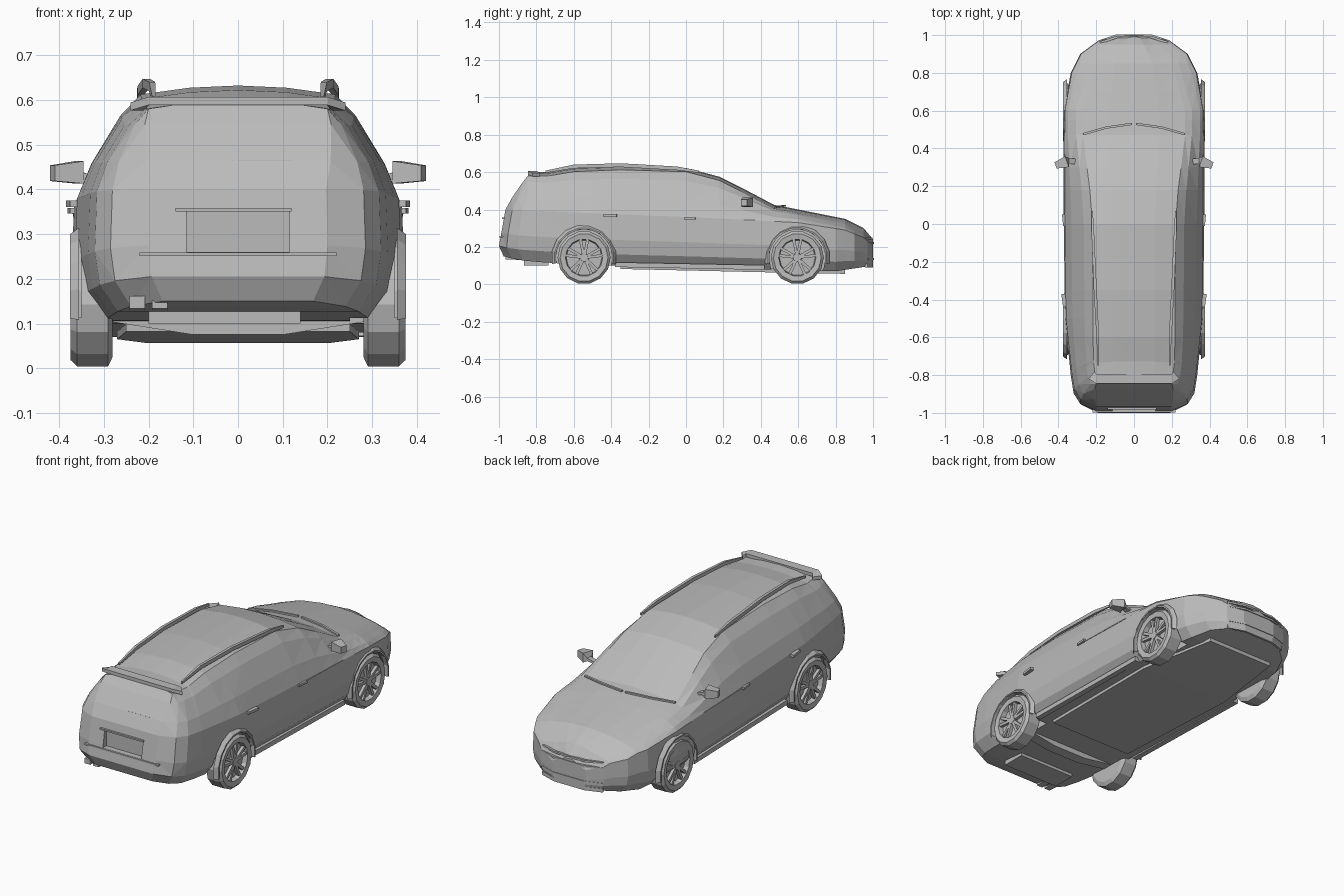
import bpy, bmesh
from math import pi, sin, cos
from mathutils import Vector, Matrix

if "Cube" in bpy.data.objects:
    bpy.data.objects.remove(bpy.data.objects["Cube"])

GREY = (0.5, 0.5, 0.5, 1)
paint = bpy.data.materials.new("plain_grey")
paint.use_nodes = True
paint.diffuse_color = GREY
paint.node_tree.nodes["Principled BSDF"].inputs["Base Color"].default_value = GREY


def finish(name, bm):
    bmesh.ops.recalc_face_normals(bm, faces=bm.faces)
    mesh = bpy.data.meshes.new(name)
    bm.to_mesh(mesh)
    bm.free()
    mesh.materials.append(paint)
    obj = bpy.data.objects.new(name, mesh)
    bpy.context.collection.objects.link(obj)
    return obj


def curve(points, t):
    """Piecewise linear lookup."""
    for (a, u), (b, v) in zip(points, points[1:]):
        if t <= b:
            return u + (v - u) * max(0, t - a) / (b - a)
    return points[-1][1]


def sweep(name, points, sizes):
    """Box section swept along a path; sizes holds (width, height) pairs."""
    bm = bmesh.new()
    pts = [Vector(p) for p in points]
    if len(sizes) == 1:
        sizes = sizes * len(pts)
    rings = []
    for i, p in enumerate(pts):
        d = pts[min(i + 1, len(pts) - 1)] - pts[max(i - 1, 0)]
        side = d.cross(Vector((0, 0, 1))).normalized() * sizes[i][0] / 2
        up = Vector((0, 0, sizes[i][1] / 2))
        rings.append([bm.verts.new(p + side * a + up * b)
                      for a, b in ((-1, -1), (1, -1), (1, 1), (-1, 1))])
    for r, q in zip(rings, rings[1:]):
        for k in range(4):
            bm.faces.new((r[k], r[k - 1], q[k - 1], q[k]))
    bm.faces.new(rings[0])
    bm.faces.new(rings[-1])
    return finish(name, bm)


def lathe(name, profile, side, y, z, steps, start=0, angle=2 * pi):
    """Spin an (x, radius) profile about the axle line."""
    bm = bmesh.new()
    vs = [bm.verts.new((x, r * cos(start), r * sin(start))) for x, r in profile]
    es = [bm.edges.new(e) for e in zip(vs, vs[1:])]
    bmesh.ops.spin(bm, geom=vs + es, cent=(0, 0, 0), axis=(1, 0, 0),
                   angle=angle, steps=steps)
    bmesh.ops.remove_doubles(bm, verts=bm.verts, dist=0.0005)
    for v in bm.verts:
        v.co = (v.co.x * side, v.co.y + y, v.co.z + z)
    return finish(name, bm)


def cut(target, cutter):
    mod = target.modifiers.new("cut", "BOOLEAN")
    mod.operation, mod.object, mod.solver = "DIFFERENCE", cutter, "EXACT"
    bpy.context.view_layer.objects.active = target
    bpy.ops.object.modifier_apply(modifier=mod.name)
    bpy.data.objects.remove(cutter)


# Body outline curves along the length
TOP = [(-1, .6), (-.82, .6), (-.6, .622), (-.35, .632), (0, .622), (.18, .575),
       (.3, .515), (.47, .425), (.55, .41), (.85, .35), (.95, .3), (1, .24)]
BOTTOM = [(-1, .15), (-.93, .13), (-.7, .11), (-.4, .1), (.45, .08), (.8, .07), (1, .1)]
WIDTH = [(-1, .2), (-.96, .285), (-.9, .32), (-.8, .335), (-.5, .365), (0, .372),
         (.6, .372), (.8, .335), (.9, .285), (.97, .19), (1, .1)]
BELT = [(-1, .4), (-.5, .38), (0, .36), (.6, .33), (.85, .29), (.95, .25), (1, .2)]
ROOF = [(-1, .2), (-.8, .215), (0, .22), (.2, .235), (.45, .27), (.6, .27), (.85, .2), (1, .05)]
TAIL = [(.12, .04), (.2, 0), (.25, 0), (.28, .015), (.4, .035), (.5, .09), (.6, .17)]


def section(y):
    """Half section from the floor centre up to the roof centre."""
    w, zb, zt = curve(WIDTH, y), curve(BOTTOM, y), curve(TOP, y)
    belt, rw = curve(BELT, y), curve(ROOF, y)
    h, edge = belt - zb, zt - .02
    pts = [(0, zb), (.84 * w, zb), (.965 * w, zb + .22 * h), (w, zb + .5 * h), (.985 * w, belt)]
    for t in (.35, .8):
        pts.append((.985 * w + (rw - .985 * w) * t + .045 * w, belt + (edge - belt) * t))
    pts += [(rw, edge), (.5 * rw, zt - .005), (0, zt)]
    lean = max(0, min(1, (-.6 - y) / .4))
    return [Vector((x, y + lean * curve(TAIL, z), z)) for x, z in pts]


def build_body():
    bm = bmesh.new()
    stations = sorted({p[0] for p in TOP + WIDTH} | {-.2, .7})
    rings = []
    for y in stations:
        half = section(y)
        right = [bm.verts.new(p) for p in half]
        left = [bm.verts.new((-p.x, p.y, p.z)) for p in half[1:-1]]
        rings.append(right + left[::-1])
    n = len(rings[0])
    for a, b in zip(rings, rings[1:]):
        for k in range(n):
            bm.faces.new((a[k - 1], a[k], b[k], b[k - 1]))
    # Tail and nose panels, bridged level by level
    for ring in (rings[0], rings[-1]):
        for k in range(n // 2):
            quad = [ring[k], ring[k + 1], ring[-k - 1], ring[-k]]
            bm.faces.new(list(dict.fromkeys(quad)))
    bmesh.ops.triangulate(bm, faces=bm.faces)
    return finish("body", bm)


body = build_body()

# Wheels, arches and spokes
AXLE_Z = .143
SIDES = ((1, "left"), (-1, "right"))
for y, end in ((.595, "front"), (-.545, "rear")):
    for s, hand in SIDES:
        tag = f"{end}_{hand}"
        cut(body, lathe("arch_cutter", [(.25, 0), (.25, .152), (.5, .152), (.5, 0)],
                        s, y, AXLE_Z, 16))
        lathe(f"{tag}_arch_trim", [(.35, .152), (.375, .152), (.375, .16), (.355, .175)],
              s, y, AXLE_Z, 9, -.2, pi + .4)
        lathe(f"{tag}_tyre", [(.28, 0), (.28, .12), (.29, .142), (.36, .142), (.374, .128),
                              (.37, .1), (.345, .095), (.345, 0)], s, y, AXLE_Z, 14)
        bm = bmesh.new()
        for i in range(10):
            a = 2 * pi * (i // 2) / 5 + (.2 if i % 2 else -.2)
            m = (Matrix.Translation((s * .357, y, AXLE_Z)) @ Matrix.Rotation(a, 4, "X")
                 @ Matrix.Translation((0, 0, .057)) @ Matrix.Diagonal((.016, .015, .085, 1)))
            bmesh.ops.create_cube(bm, size=1, matrix=m)
        finish(f"{tag}_spokes", bm)
        lathe(f"{tag}_hub", [(.345, .026), (.367, .022), (.367, 0)], s, y, AXLE_Z, 10)
    sweep(f"{end}_axle", [(-.29, y, .13), (-.1, y, .1), (.1, y, .1), (.29, y, .13)], [(.06, .05)])

# Number plate recess in the tailgate
cut(body, sweep("recess_cutter", [(-.115, -1.02, .305), (.115, -1.02, .305)], [(.12, .09)]))
sweep("tailgate_handle", [(-.14, -.968, .354), (.12, -.968, .354)], [(.03, .008)])
sweep("bumper_ledge", [(-.22, -.985, .255), (.22, -.985, .255)], [(.025, .008)])
sweep("rear_spoiler", [(-.225, -.8, .585), (-.2, -.82, .597), (.2, -.82, .597), (.225, -.8, .585)],
      [(.05, .018)])
sweep("rear_wiper", [(-.13, -.925, .452), (0, -.922, .462), (.12, -.922, .462)], [(.015, .006)])

# Parts found on both sides
for s, hand in SIDES:
    sweep(f"{hand}_roof_rail",
          [(s * .222, .07, .602), (s * .218, -.05, .62), (s * .205, -.35, .637),
           (s * .192, -.6, .63), (s * .188, -.75, .602)],
          [(.008, .012), (.014, .02), (.016, .02), (.014, .02), (.008, .012)])
    sweep(f"{hand}_mirror",
          [(s * .31, .33, .42), (s * .345, .335, .43), (s * .355, .33, .438), (s * .415, .31, .436)],
          [(.03, .012), (.03, .015), (.06, .05), (.035, .035)])
    sweep(f"{hand}_front_handle", [(s * .368, -.01, .352), (s * .374, .05, .352)], [(.014, .012)])
    sweep(f"{hand}_rear_handle", [(s * .365, -.44, .368), (s * .375, -.37, .368)], [(.02, .014)])
    sweep(f"{hand}_door_crease", [(s * .366, .05, .35), (s * .364, .37, .341)], [(.008, .005)])
    sweep(f"{hand}_windscreen_wiper",
          [(s * .27, .475, .412), (s * .15, .51, .418), (s * .01, .53, .42)], [(.012, .008)])
    sweep(f"{hand}_sill", [(s * .325, -.38, .105), (s * .33, .42, .09)], [(.03, .025)])

# Nose: grille bars and lower lip follow the bumper curve
for name, z, ys, size in (("upper_grille_bar", .245, .99, .01), ("middle_grille_bar", .22, .998, .01),
                          ("lower_grille_bar", .135, .998, .012), ("front_lip", .1, .994, .02)):
    sweep(name, [(-.18, ys - .03, z), (-.09, ys, z), (.09, ys, z), (.18, ys - .03, z)], [(.012, size)])

# Underbody: belly pan, silencer and twin exhaust
sweep("belly_pan", [(0, -.35, .092), (0, .4, .075), (0, .85, .066)],
      [(.5, .02), (.54, .02), (.4, .02)])
sweep("silencer", [(-.2, -.8, .13), (.14, -.8, .13)], [(.13, .06)])
for x in (-.225, -.175):
    sweep("exhaust_pipe", [(x, -.8, .14), (x, -.965, .148)], [(.034, .028)])
